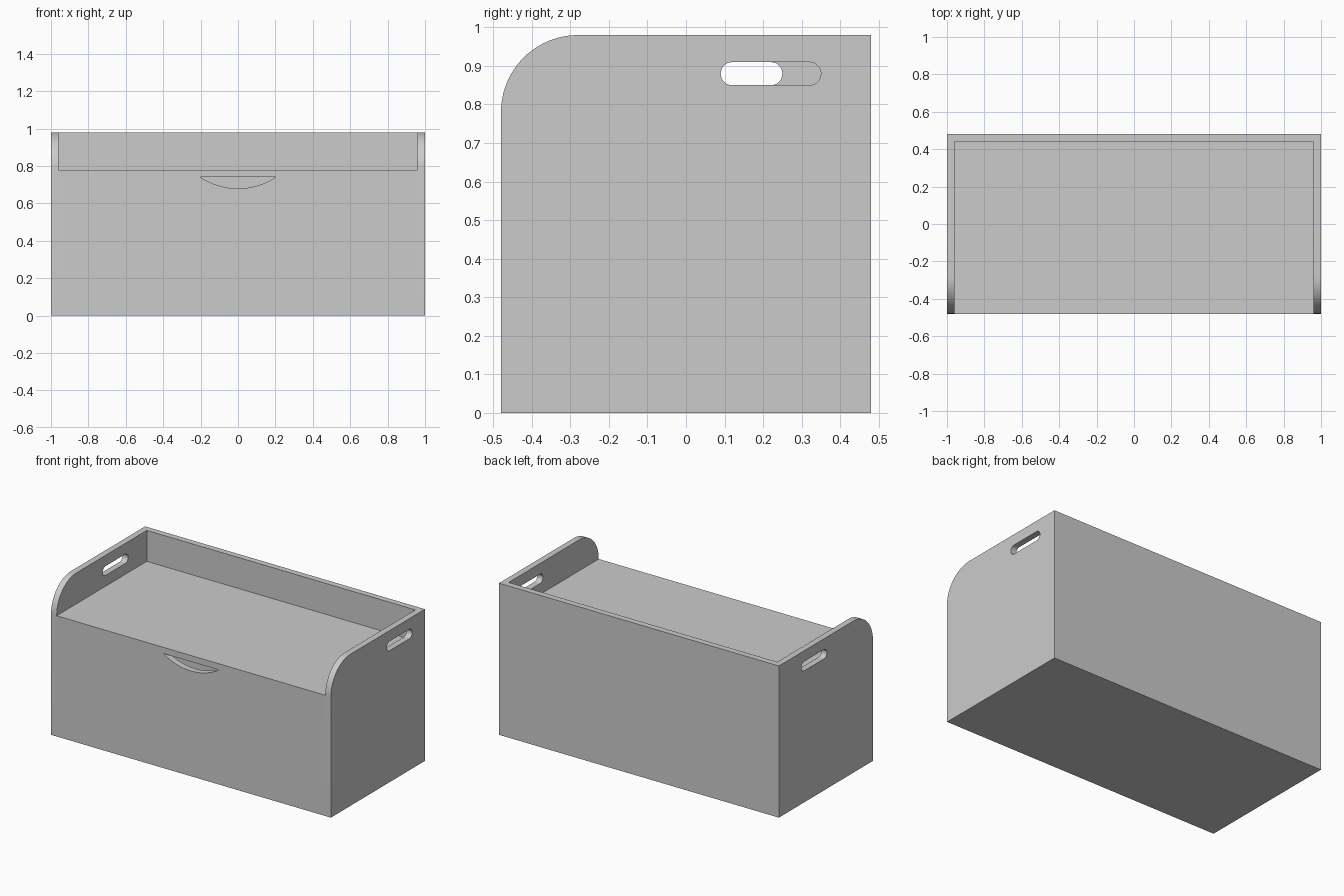
import bpy, bmesh
from math import pi, sin, cos, asin, radians

if "Cube" in bpy.data.objects:
    bpy.data.objects.remove(bpy.data.objects["Cube"])

T = 0.04                       # board thickness
W, D, H, LID = 1.0, 0.48, 0.98, 0.78


def arc(cx, cy, r, a0, a1, n):
    return [(cx + r * cos(a0 + (a1 - a0) * i / n),
             cy + r * sin(a0 + (a1 - a0) * i / n)) for i in range(n + 1)]


def board(name, loops, location, rotation):
    """Cut a flat board from closed outlines (extra outlines become holes)."""
    cu = bpy.data.curves.new(name, 'CURVE')
    cu.dimensions = '2D'
    cu.fill_mode = 'BOTH'
    cu.extrude = T / 2
    for pts in loops:
        sp = cu.splines.new('POLY')
        sp.points.add(len(pts) - 1)
        for p, (x, y) in zip(sp.points, pts):
            p.co = (x, y, 0, 1)
        sp.use_cyclic_u = True
    ob = bpy.data.objects.new(name, cu)
    bpy.context.collection.objects.link(ob)
    ob.location, ob.rotation_euler = location, rotation
    bpy.ops.object.select_all(action='DESELECT')
    ob.select_set(True)
    bpy.context.view_layer.objects.active = ob
    bpy.ops.object.convert(target='MESH')
    ob = bpy.context.view_layer.objects.active
    ob.name = name
    bm = bmesh.new()
    bm.from_mesh(ob.data)
    bmesh.ops.remove_doubles(bm, verts=bm.verts, dist=1e-5)
    bmesh.ops.recalc_face_normals(bm, faces=bm.faces)
    bm.to_mesh(ob.data)
    bm.free()
    bpy.ops.object.shade_smooth_by_angle(angle=radians(30))
    return ob


def rect(x0, y0, x1, y1):
    return [(x0, y0), (x1, y0), (x1, y1), (x0, y1)]


FACE_SIDE, FACE_FRONT, FLAT = (pi / 2, 0, pi / 2), (pi / 2, 0, 0), (0, 0, 0)
inner = W - T

# Side panels: rounded front corner, handle slot placed differently per side
outline = [(-D, 0), (D, 0), (D, H)] + arc(-D + 0.2, H - 0.2, 0.2, pi / 2, pi, 24)
for name, x, y0 in (("right_side", W - T / 2, 0.09), ("left_side", -W + T / 2, -0.01)):
    r, z = 0.03, 0.88
    slot = (arc(y0 + 0.26 - r, z, r, -pi / 2, pi / 2, 14)
            + arc(y0 + r, z, r, pi / 2, 1.5 * pi, 14))
    board(name, [outline, slot], (x, 0, 0), FACE_SIDE)

# Front panel with a shallow curved finger notch under the lid
half, drop, top = 0.2, 0.06, LID - T
rad = (half ** 2 + drop ** 2) / (2 * drop)
a = asin(half / rad)
notch = arc(0, top - drop + rad, rad, -pi / 2 + a, -pi / 2 - a, 24)
board("front_panel", [[(-inner, 0), (inner, 0), (inner, top)] + notch + [(-inner, top)]],
      (0, -D + T / 2, 0), FACE_FRONT)

# Back panel, floor and lid between the sides
board("back_panel", [rect(-inner, 0, inner, H)], (0, D - T / 2, 0), FACE_FRONT)
board("floor", [rect(-inner, -D + T, inner, D - T)], (0, 0, T / 2), FLAT)
board("lid", [rect(-inner, -D, inner, D - T)], (0, 0, LID - T / 2), FLAT)
